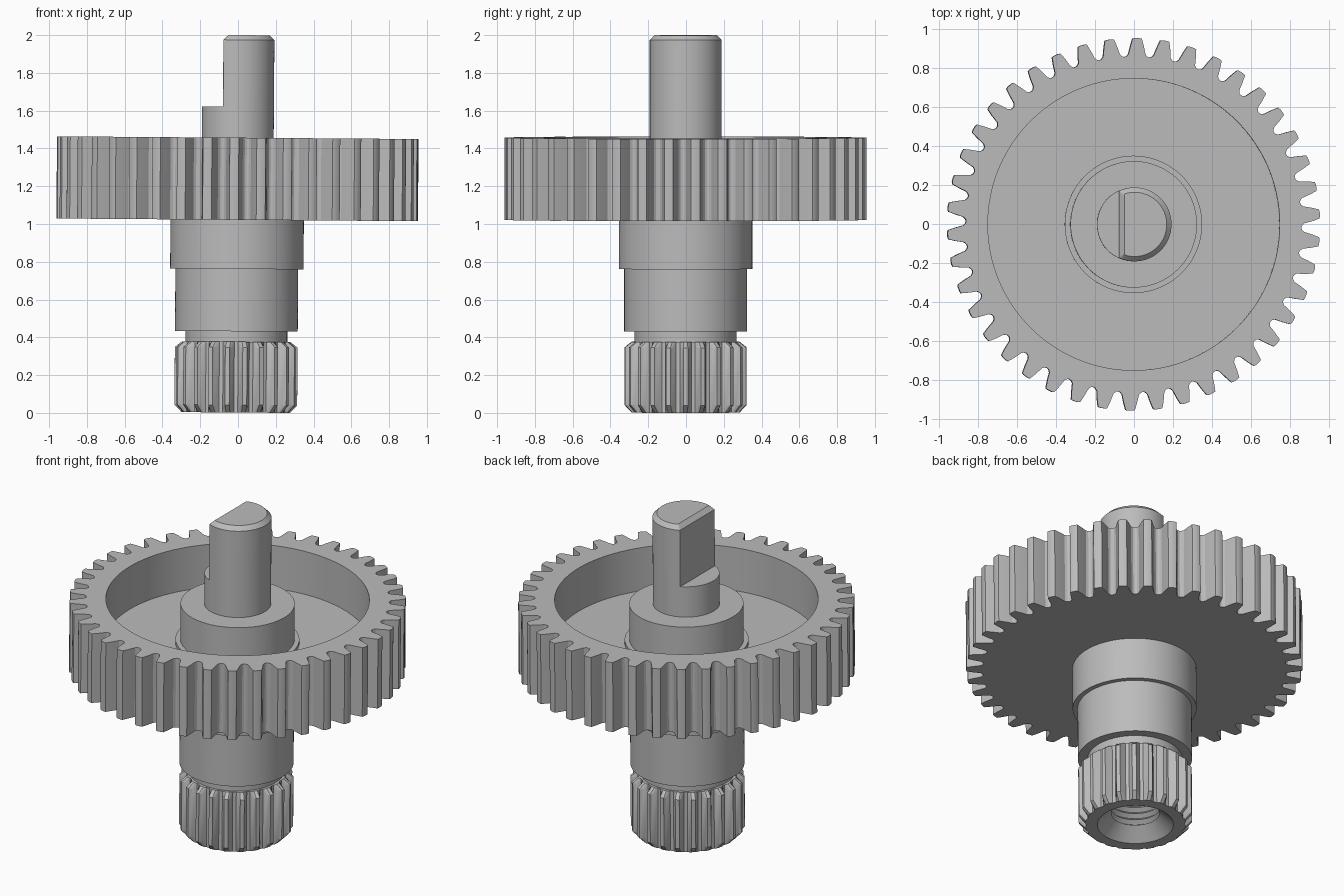
import bpy, bmesh, math
from mathutils import Matrix

cube = bpy.data.objects.get("Cube")
if cube:
    bpy.data.objects.remove(cube, do_unlink=True)

steel = bpy.data.materials.new("grey_steel")
steel.use_nodes = True
GREY = (0.5, 0.5, 0.5, 1)
steel.diffuse_color = GREY
steel.node_tree.nodes["Principled BSDF"].inputs["Base Color"].default_value = GREY

# The whole part leans very slightly to its left
LEAN = Matrix.Translation((-0.012, -0.002, 0.002)) @ Matrix.Rotation(0.0075, 4, "Y")


def lathe(name, rings, segments, phase=0):
    """Skin rings of (radius or radius function of angle step, z, lowest x)."""
    bm = bmesh.new()
    loops = []
    for radius, z, low_x in rings:
        loop = []
        for i in range(segments):
            a = phase + math.tau * i / segments
            r = radius(i) if callable(radius) else radius
            loop.append(bm.verts.new((max(r * math.cos(a), low_x), r * math.sin(a), z)))
        loops.append(loop)
    for low, high in zip(loops, loops[1:]):
        for i in range(segments):
            j = (i + 1) % segments
            bm.faces.new((low[i], low[j], high[j], high[i]))
    bmesh.ops.remove_doubles(bm, verts=bm.verts, dist=1e-5)
    bmesh.ops.dissolve_degenerate(bm, edges=bm.edges, dist=1e-5)
    bmesh.ops.recalc_face_normals(bm, faces=bm.faces)
    bm.transform(LEAN)
    mesh = bpy.data.meshes.new(name)
    bm.to_mesh(mesh)
    bm.free()
    mesh.materials.append(steel)
    obj = bpy.data.objects.new(name, mesh)
    bpy.context.collection.objects.link(obj)
    bpy.ops.object.select_all(action="DESELECT")
    bpy.context.view_layer.objects.active = obj
    obj.select_set(True)
    bpy.ops.object.shade_smooth_by_angle(angle=math.radians(25))
    return obj


def toothed(half_tooth, limit=9):
    """Repeat a mirrored half tooth, trimmed to a limiting radius."""
    count = 2 * (len(half_tooth) - 1)

    def radius(i):
        k = i % count
        return min(half_tooth[min(k, count - k)], limit)
    return radius


FREE = -9   # no flat on this ring
FLAT = -0.08

# Threaded blind bore, listed from its end down to the countersink
shaft = [(0, 0.55, FREE), (0.137, 0.5, FREE)]
for n in range(10):
    z = 0.47 - n * 0.04
    shaft += [(0.137, z, FREE), (0.16, z - 0.02, FREE)]
shaft += [(0.137, 0.075, FREE), (0.217, 0, FREE)]

# Serrated foot with chamfered ends
SERRATION = [0.325, 0.325, 0.303, 0.281, 0.281]
full, trimmed = toothed(SERRATION), toothed(SERRATION, 0.287)
shaft += [(trimmed, 0, FREE), (full, 0.04, FREE), (full, 0.345, FREE), (trimmed, 0.375, FREE)]

# Neck, stepped body, collar, hub and spindle
for r, low, high in [(0.27, 0.375, 0.43), (0.325, 0.43, 0.76), (0.353, 0.76, 1.205),
                     (0.325, 1.205, 1.43), (0.19, 1.43, 1.62)]:
    shaft += [(r, low, FREE), (r, high, FREE)]

# Flat on the spindle and its chamfered top
shaft += [(0.19, 1.62, FLAT), (0.19, 1.973, FLAT), (0.165, 1.998, FLAT + 0.027),
          (0, 1.998, FREE)]
lathe("shaft", shaft, 22 * 8)

# Gear wheel with a recessed upper face
TOOTH = [0.958, 0.958, 0.955, 0.918, 0.876, 0.865, 0.862]
tooth = toothed(TOOTH)
wheel = [(0.3, 1.02, FREE), (tooth, 1.02, FREE), (tooth, 1.455, FREE),
         (0.75, 1.455, FREE), (0.75, 1.185, FREE), (0.3, 1.185, FREE)]
lathe("gear_wheel", wheel, 42 * 12, math.radians(3.2))
